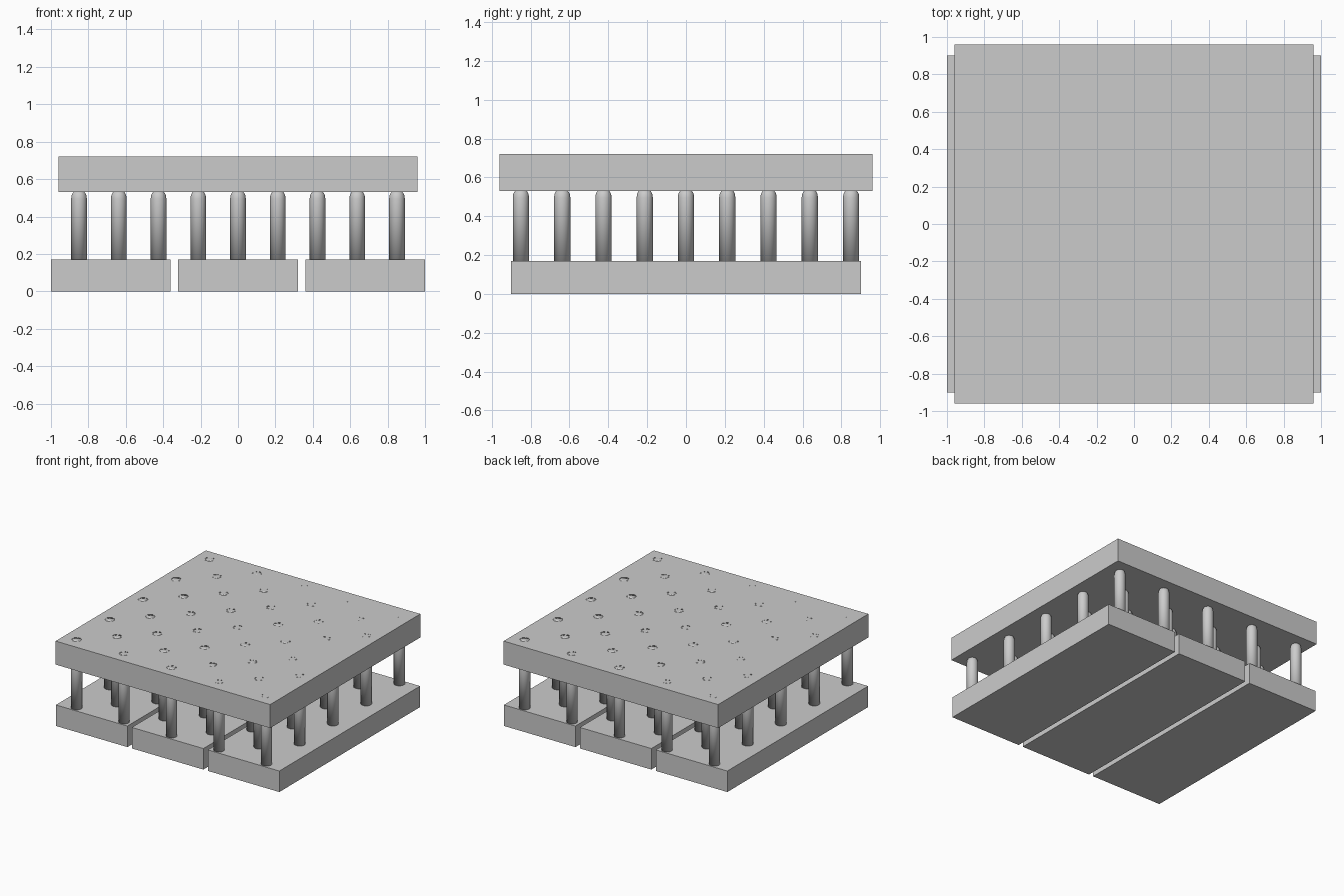
import bpy, bmesh, math

if "Cube" in bpy.data.objects:
    bpy.data.objects.remove(bpy.data.objects["Cube"])


def box(name, x, y, z0, z1, cx=0.0):
    """Box of half sizes x, y spanning z0..z1."""
    bm = bmesh.new()
    bmesh.ops.create_cube(bm, size=1)
    for v in bm.verts:
        v.co = (cx + v.co.x * 2 * x, v.co.y * 2 * y, z1 if v.co.z > 0 else z0)
    me = bpy.data.meshes.new(name)
    bm.to_mesh(me)
    bm.free()
    ob = bpy.data.objects.new(name, me)
    bpy.context.collection.objects.link(ob)


def turned_mesh(name, profile, sides=24):
    """Closed revolved mesh from (radius, z) points, smooth shaded."""
    bm = bmesh.new()
    rings = [[bm.verts.new((r * math.cos(2 * math.pi * i / sides),
                            r * math.sin(2 * math.pi * i / sides), z))
              for i in range(sides)] for r, z in profile]
    for a, b in zip(rings, rings[1:]):
        for i in range(sides):
            j = (i + 1) % sides
            bm.faces.new((a[i], a[j], b[j], b[i]))
    for ring, z, flip in ((rings[0], profile[0][1], True),
                          (rings[-1], profile[-1][1], False)):
        c = bm.verts.new((0, 0, z))
        for i in range(sides):
            j = (i + 1) % sides
            bm.faces.new((ring[j], ring[i], c) if flip else (ring[i], ring[j], c))
    for f in bm.faces:
        f.smooth = True
    me = bpy.data.meshes.new(name)
    bm.to_mesh(me)
    bm.free()
    return me


# Three base planks with narrow gaps
for i in (-1, 0, 1):
    box(f"base_plank_{i + 2}", 0.32, 0.90, 0.0, 0.17, cx=0.68 * i)

# Upper slab
box("top_slab", 0.96, 0.96, 0.53, 0.72)

# Round-tipped pins, with flush plugs above them in the slab
pin = turned_mesh("pin", [(0.042, 0.165), (0.042, 0.495), (0.0395, 0.514),
                          (0.033, 0.527), (0.022, 0.536), (0.010, 0.540)])
plug = turned_mesh("plug", [(0.036, 0.56), (0.036, 0.72)])

# Checkerboard layout on a 9 x 9 grid
step = 0.2125
for i in range(-4, 5):
    for j in range(-4, 5):
        if (i + j) % 2 == 0:
            for name, me in (("pin", pin), ("plug", plug)):
                ob = bpy.data.objects.new(f"{name}_{i + 4}_{j + 4}", me)
                ob.location = (i * step, j * step, 0)
                bpy.context.collection.objects.link(ob)
